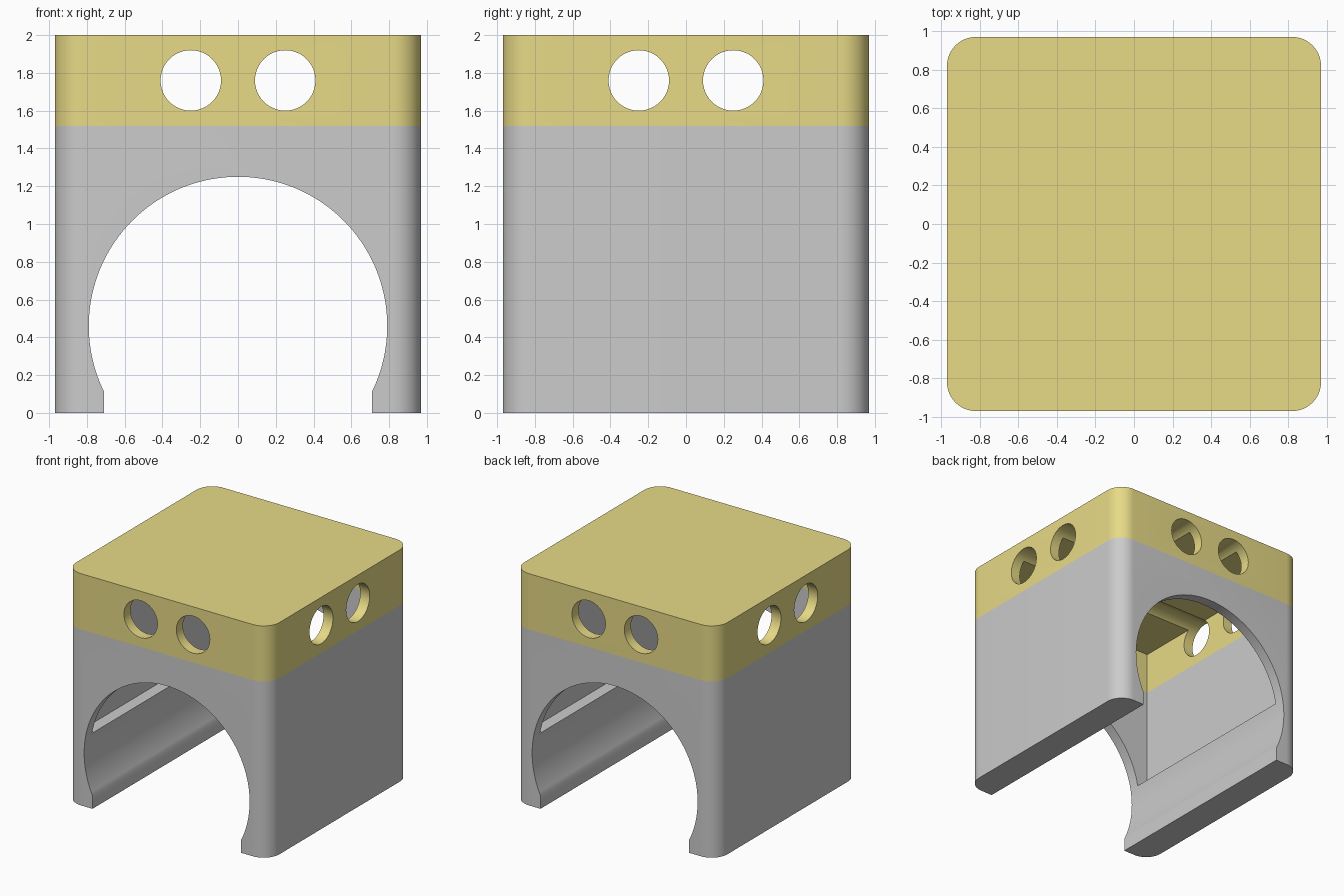
import bpy, bmesh
from math import sin, cos, pi, asin
from mathutils import Matrix, Vector

if "Cube" in bpy.data.objects:
    bpy.data.objects.remove(bpy.data.objects["Cube"])

HALF, CORNER, SPLIT, TOP = 0.97, 0.15, 1.52, 2.0
INNER, FLOOR, CEILING = 0.88, 0.60, 1.88
ARCH_R, ARCH_Z, LEG_X = 0.79, 0.46, 0.71


def arc(cx, cy, r, a0, a1, n):
    return [(cx + r * cos(a0 + (a1 - a0) * i / n),
             cy + r * sin(a0 + (a1 - a0) * i / n)) for i in range(n + 1)]


def prism(name, points, low, high, matrix=Matrix()):
    """Extrude a closed 2D outline from low to high along local z."""
    bm = bmesh.new()
    face = bm.faces.new([bm.verts.new((x, y, low)) for x, y in points])
    ext = bmesh.ops.extrude_face_region(bm, geom=[face])
    new = [v for v in ext["geom"] if isinstance(v, bmesh.types.BMVert)]
    bmesh.ops.translate(bm, verts=new, vec=Vector((0, 0, high - low)))
    bmesh.ops.transform(bm, matrix=matrix, verts=bm.verts)
    bmesh.ops.recalc_face_normals(bm, faces=bm.faces)
    mesh = bpy.data.meshes.new(name)
    bm.to_mesh(mesh)
    bm.free()
    obj = bpy.data.objects.new(name, mesh)
    bpy.context.collection.objects.link(obj)
    return obj


def cut(obj, cutters):
    bpy.context.view_layer.objects.active = obj
    for c in cutters:
        mod = obj.modifiers.new("cut", 'BOOLEAN')
        mod.operation, mod.solver, mod.object = 'DIFFERENCE', 'EXACT', c
        bpy.ops.object.modifier_apply(modifier=mod.name)


# Rounded square outline shared by both parts
k = HALF - CORNER
outline = []
for i, (sx, sy) in enumerate([(1, 1), (-1, 1), (-1, -1), (1, -1)]):
    outline += arc(sx * k, sy * k, CORNER, i * pi / 2, (i + 1) * pi / 2, 12)

housing = prism("arched_housing", outline, 0, SPLIT)
cap = prism("vented_cap", outline, SPLIT, TOP)

# Square cavity inside
w = INNER
cavity = prism("cavity_cutter", [(-w, -w), (w, -w), (w, w), (-w, w)], FLOOR, CEILING)

# Arch with straight feet, running front to back
along_y = Matrix.Rotation(pi / 2, 4, 'X')
along_x = Matrix.Rotation(pi / 2, 4, 'Z') @ along_y
a = asin((ARCH_R ** 2 - LEG_X ** 2) ** 0.5 / ARCH_R)
arch = prism("arch_cutter",
             [(LEG_X, -0.2)] + arc(0, ARCH_Z, ARCH_R, -a, pi + a, 96) + [(-LEG_X, -0.2)],
             -1.2, 1.2, along_y)

# Pairs of round holes running right through in both directions
holes = [prism("hole_cutter", arc(s * 0.25, 1.76, 0.16, 0, 2 * pi, 48)[:-1], -1.2, 1.2, m)
         for m in (along_y, along_x) for s in (-1, 1)]

cut(housing, [cavity, arch])
cut(cap, [cavity] + holes)
for c in [cavity, arch] + holes:
    bpy.data.objects.remove(c)

# Yellow cap colour
yellow = bpy.data.materials.new("yellow")
yellow.diffuse_color = (0.80, 0.70, 0.24, 1)
yellow.use_nodes = True
yellow.node_tree.nodes["Principled BSDF"].inputs["Base Color"].default_value = yellow.diffuse_color
cap.data.materials.clear()
cap.data.materials.append(yellow)
for p in cap.data.polygons:
    p.material_index = 0

# Smooth curved surfaces, keep edges sharp
for obj in (housing, cap):
    bpy.ops.object.select_all(action='DESELECT')
    obj.select_set(True)
    bpy.context.view_layer.objects.active = obj
    bpy.ops.object.shade_smooth_by_angle(angle=pi / 6)
